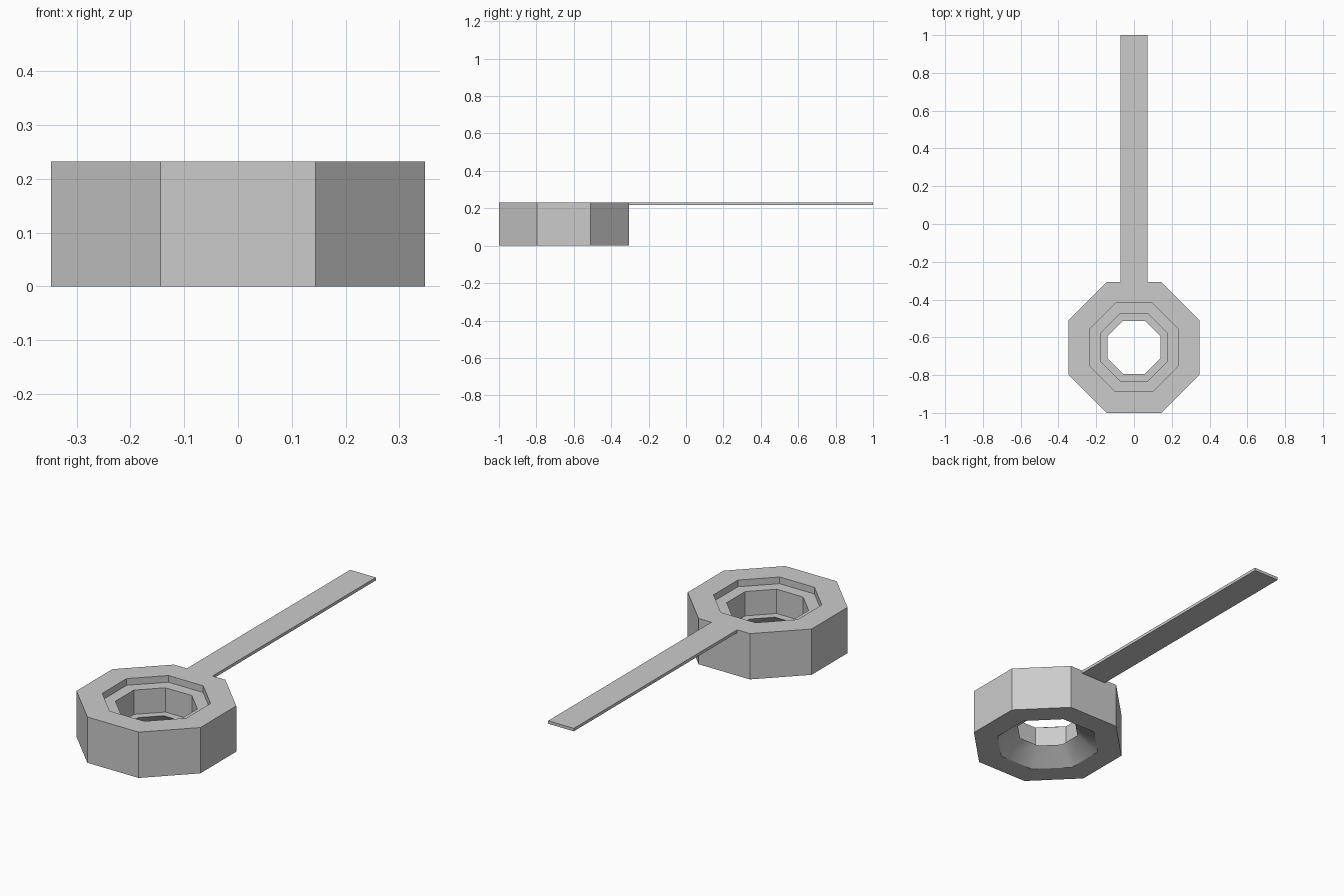
import bpy, bmesh, math

if "Cube" in bpy.data.objects:
    bpy.data.objects.remove(bpy.data.objects["Cube"])

SIDES = 8
CY = -0.653          # centre of the ring along y
TOP = 0.232

# ring cross-section: (flat-to-centre distance, height), closed loop
PROFILE = [(0.347, 0.0), (0.347, TOP), (0.235, TOP), (0.235, 0.198),
           (0.178, 0.198), (0.178, 0.075), (0.14, 0.075), (0.235, 0.0)]
CONE = 6             # profile segment that forms the smooth underside funnel


def make_object(name, bm):
    bmesh.ops.recalc_face_normals(bm, faces=bm.faces)
    mesh = bpy.data.meshes.new(name)
    bm.to_mesh(mesh)
    bm.free()
    obj = bpy.data.objects.new(name, mesh)
    bpy.context.collection.objects.link(obj)
    return obj


# octagonal stepped ring
bm = bmesh.new()
loops = []
for a, z in PROFILE:
    r = a / math.cos(math.pi / SIDES)
    angles = [(i + 0.5) * math.tau / SIDES for i in range(SIDES)]
    loops.append([bm.verts.new((r * math.cos(t), CY + r * math.sin(t), z)) for t in angles])
for k, low in enumerate(loops):
    high = loops[(k + 1) % len(loops)]
    for i in range(SIDES):
        j = (i + 1) % SIDES
        face = bm.faces.new((low[i], low[j], high[j], high[i]))
        face.smooth = k == CONE
# keep the funnel rims crisp
for loop in (loops[CONE], loops[CONE + 1]):
    for i in range(SIDES):
        bm.edges.get((loop[i], loop[(i + 1) % SIDES])).smooth = False
ring = make_object("scoop_ring", bm)

# thin flat handle, flush with the ring top
bm = bmesh.new()
y0, y1, thick = -0.34, 1.0, 0.015
bmesh.ops.create_cube(bm, size=1)
bmesh.ops.scale(bm, vec=(0.144, y1 - y0, thick), verts=bm.verts)
bmesh.ops.translate(bm, vec=(0, (y0 + y1) / 2, TOP - thick / 2), verts=bm.verts)
handle = make_object("handle", bm)
handle.hide_render = True

# join the handle into the ring as one solid
union = ring.modifiers.new("handle_union", 'BOOLEAN')
union.operation = 'UNION'
union.solver = 'EXACT'
union.object = handle
bpy.context.view_layer.objects.active = ring
bpy.ops.object.modifier_apply(modifier=union.name)
bpy.data.objects.remove(handle)
ring.name = "ring_with_handle"
